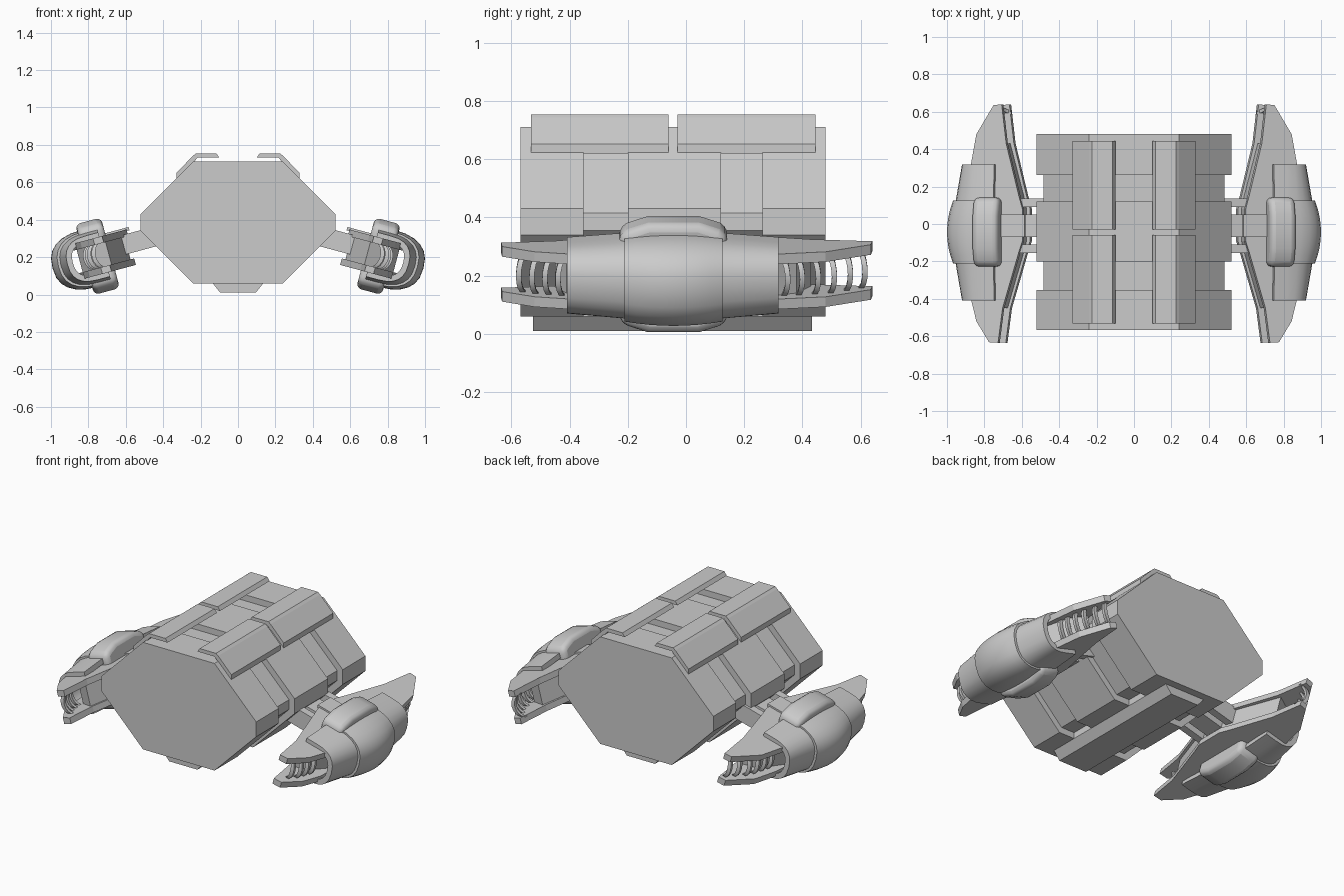
import bpy, math
from mathutils import Vector

if "Cube" in bpy.data.objects:
    bpy.data.objects.remove(bpy.data.objects["Cube"])

TILT = math.radians(15)
CT, ST = math.cos(TILT), math.sin(TILT)


def pod(u, y, v):
    """Tilted pod coordinates (outward, along, up) to world."""
    return Vector((0.75 + CT * u + ST * v, y, 0.205 - ST * u + CT * v))


def world(x, y, z):
    return Vector((x, y, z))


def make(name, rings, mirror=False, smooth=0, bevel=0, segs=2):
    """Skin closed rings of equal length, cap both ends."""
    n = len(rings[0])
    verts = [p for r in rings for p in r]
    faces = [(i * n + j, i * n + (j + 1) % n, (i + 1) * n + (j + 1) % n, (i + 1) * n + j)
             for i in range(len(rings) - 1) for j in range(n)]
    faces += [tuple(range(n))[::-1], tuple(range(len(verts) - n, len(verts)))]
    me = bpy.data.meshes.new(name)
    me.from_pydata(verts, [], faces)
    ob = bpy.data.objects.new(name, me)
    bpy.context.collection.objects.link(ob)
    bpy.ops.object.select_all(action='DESELECT')
    ob.select_set(True)
    bpy.context.view_layer.objects.active = ob
    bpy.ops.object.mode_set(mode='EDIT')
    bpy.ops.mesh.select_all(action='SELECT')
    bpy.ops.mesh.normals_make_consistent(inside=False)
    bpy.ops.object.mode_set(mode='OBJECT')
    if smooth:
        bpy.ops.object.shade_smooth_by_angle(angle=math.radians(smooth))
    if bevel:
        m = ob.modifiers.new("bevel", 'BEVEL')
        m.width, m.segments = bevel, segs
        m.limit_method, m.angle_limit = 'ANGLE', math.radians(40)
    if mirror:
        ob.modifiers.new("mirror", 'MIRROR').use_clip = False
    return ob


def prism(name, prof, y0, y1, f=world, **kw):
    """Extrude an (x, z) profile along y."""
    return make(name, [[f(a, y, b) for a, b in prof] for y in (y0, y1)], **kw)


def plate(name, outline, v0, v1, **kw):
    """Extrude a (u, y) outline along pod v."""
    return make(name, [[pod(u, y, v) for u, y in outline] for v in (v0, v1)], mirror=True, **kw)


def octagon(d):
    k = d * 0.414
    half = [(0.24 - k, 0.71 - d), (0.52 - d, 0.43 - k), (0.52 - d, 0.34 + k), (0.24 - k, 0.06 + d)]
    return half + [(-x, z) for x, z in reversed(half)]


def rect(a0, a1, b0, b1):
    return [(a0, b0), (a1, b0), (a1, b1), (a0, b1)]


# Container body: recessed core with three raised rings
prism("body_core", octagon(0.037), -0.55, 0.465)
for i, (a, b) in enumerate([(-0.568, -0.352), (-0.2, 0.12), (0.262, 0.48)]):
    prism(f"body_ring_{i}", octagon(0), a, b)

# Keel
prism("keel", [(-0.135, 0.1), (-0.135, 0.06), (-0.095, 0.01), (0.095, 0.01), (0.135, 0.06), (0.135, 0.1)],
      -0.525, 0.433)

# Folded roof panels
fold = [(0.1, 0.732), (0.115, 0.754), (0.225, 0.754), (0.24, 0.742), (0.328, 0.652),
        (0.328, 0.62), (0.315, 0.625), (0.215, 0.732)]
for i, (a, b) in enumerate([(-0.533, -0.06), (-0.03, 0.445)]):
    prism(f"roof_panel_{i}", fold, a, b, mirror=True)

# Upper and lower jaw plates
jaw = [(-0.07, 0.64), (-0.025, 0.635), (0.07, 0.48), (0.1, 0.32), (0.12, -0.04), (0.1, -0.4),
       (0.07, -0.52), (0.0, -0.632), (-0.05, -0.635), (-0.075, -0.45), (-0.165, -0.15),
       (-0.185, -0.09), (-0.185, 0.08), (-0.165, 0.15), (-0.095, 0.43)]
plate("upper_jaw", jaw, 0.062, 0.098)
plate("lower_jaw", jaw, -0.098, -0.062)

# Pod core between the plates
core = [(-0.075, 0.43), (0.02, 0.38), (0.1, 0.2), (0.1, -0.26), (0.02, -0.41), (-0.06, -0.45),
        (-0.15, -0.15), (-0.165, -0.09), (-0.165, 0.08), (-0.15, 0.15)]
plate("pod_core", core, -0.064, 0.064)


def shell_ring(y, out, half, t):
    """C-shaped section, open towards the body."""
    def arc(o, h):
        pts = [(-0.035, h)]
        for k in range(13):
            a = math.pi / 2 - math.pi * k / 12
            c, s = abs(math.cos(a)) ** 0.8, abs(math.sin(a)) ** 0.8
            pts.append((0.035 + (o - 0.035) * c, math.copysign(h * s, math.sin(a))))
        return pts + [(-0.035, -h)]
    return [pod(u, y, v) for u, v in arc(out, half) + arc(out - t, half - t)[::-1]]


# Outer hull shells
make("hull_shell_front", [shell_ring(*s, 0.03) for s in [(-0.408, 0.168, 0.122), (-0.2, 0.205, 0.138)]],
     mirror=True, smooth=35)
make("hull_shell_back", [shell_ring(*s, 0.03) for s in [(0.11, 0.205, 0.138), (0.318, 0.168, 0.122)]],
     mirror=True, smooth=35)
band = []
for k in range(9):
    t = k / 4 - 1
    b = 1 - t * t
    band.append(shell_ring(-0.043 + 0.168 * t, 0.217 + 0.033 * b, 0.147 + 0.012 * b, 0.05))
make("hull_band", band, mirror=True, smooth=35)

# Arched caps above and below the hull
cap = [(-0.227, 0.06), (-0.23, 0.155), (-0.2, 0.172), (-0.13, 0.195), (0.045, 0.195),
       (0.115, 0.172), (0.143, 0.155), (0.14, 0.06)]
for name, s in (("top_cap", 1), ("bottom_cap", -1)):
    make(name, [[pod(u, y, s * v) for y, v in cap] for u in (-0.07, 0.072)],
         mirror=True, smooth=35, bevel=0.028, segs=3)


def edge_u(y):
    """Outer jaw edge at a given y."""
    pts = [(-0.64, 0.0), (-0.52, 0.07), (-0.4, 0.1), (0.32, 0.1), (0.48, 0.07), (0.64, -0.025)]
    for (a, ua), (b, ub) in zip(pts, pts[1:]):
        if a <= y <= b:
            return ua + (ub - ua) * (y - a) / (b - a)


# Curved ribs between the jaws
for i, y in enumerate([-0.56, -0.515, -0.47, -0.425, 0.335, 0.385, 0.44, 0.495, 0.55, 0.6]):
    s = math.copysign(1, y)
    rings = []
    for k in range(9):
        a = math.radians(-80 + 20 * k)
        u = edge_u(y) - 0.065 + 0.05 * math.cos(a)
        yy, v = y + s * 0.025 * math.cos(a) - s * 0.01, 0.07 * math.sin(a)
        rings.append([pod(u + du, yy + dy, v) for du, dy in rect(-0.022, 0, -0.009, 0.009)])
    make(f"jaw_rib_{i}", rings, mirror=True, smooth=35)

# Struts joining pods to the body
prism("main_strut", rect(-0.33, -0.08, -0.03, 0.06), -0.07, 0.052, f=pod, mirror=True)
prism("strut_cover", rect(-0.2, -0.05, 0.09, 0.108), -0.07, 0.052, f=pod, mirror=True)
for i, y in enumerate((-0.155, 0.09)):
    prism(f"side_strut_{i}", rect(-0.36, -0.12, -0.03, 0.075), y, y + 0.045, f=pod, mirror=True)
